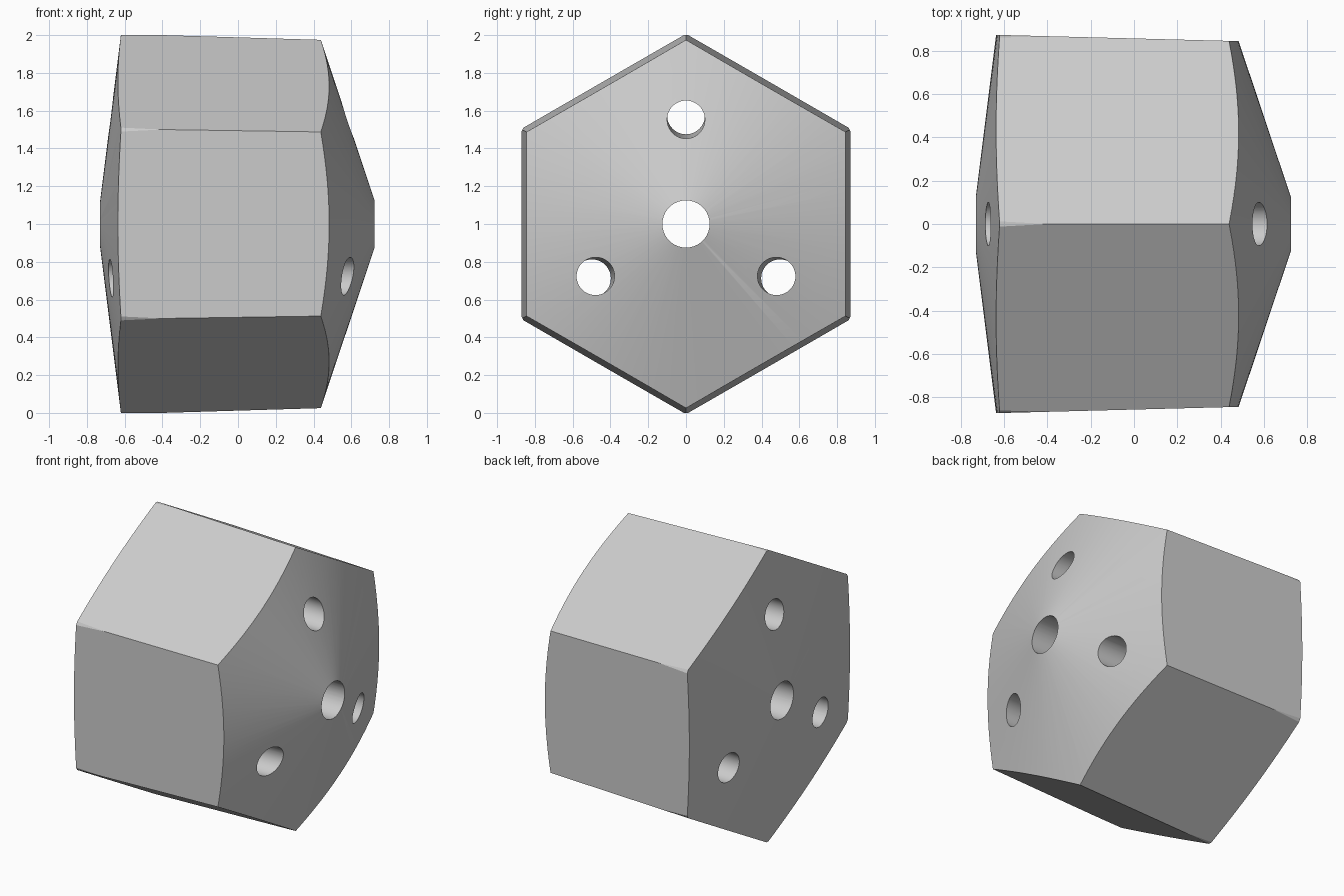
import bpy
import bmesh
from math import cos, sin, pi, radians

if "Cube" in bpy.data.objects:
    bpy.data.objects.remove(bpy.data.objects["Cube"], do_unlink=True)

SEGMENTS = 96
CENTRE_Z = 1.0


def material(name, colour):
    mat = bpy.data.materials.new(name)
    mat.use_nodes = True
    mat.diffuse_color = colour
    bsdf = next(n for n in mat.node_tree.nodes if n.type == "BSDF_PRINCIPLED")
    bsdf.inputs["Base Color"].default_value = colour
    return mat


def loft(name, sections, sides):
    """Closed solid along x; each section is (x, radius, centre y, centre z)."""
    bm = bmesh.new()
    rings = []
    for x, r, cy, cz in sections:
        angles = [2 * pi * i / sides for i in range(sides)]
        rings.append([bm.verts.new((x, cy + r * sin(a), CENTRE_Z + cz + r * cos(a)))
                      for a in angles])
    for a, b in zip(rings, rings[1:]):
        for i in range(sides):
            j = (i + 1) % sides
            bm.faces.new((a[i], a[j], b[j], b[i]))
    bm.faces.new(rings[0])
    bm.faces.new(rings[-1])
    bmesh.ops.recalc_face_normals(bm, faces=bm.faces)
    mesh = bpy.data.meshes.new(name)
    bm.to_mesh(mesh)
    bm.free()
    obj = bpy.data.objects.new(name, mesh)
    bpy.context.collection.objects.link(obj)
    return obj


def combine(target, tool, operation):
    tool.hide_render = True
    mod = target.modifiers.new(tool.name, "BOOLEAN")
    mod.operation = operation
    mod.solver = "EXACT"
    mod.object = tool
    bpy.ops.object.select_all(action="DESELECT")
    target.select_set(True)
    bpy.context.view_layer.objects.active = target
    bpy.ops.object.modifier_apply(modifier=mod.name)
    bpy.data.objects.remove(tool, do_unlink=True)


# Turned body: shallow cone on one end, steeper cone on the other
body = loft("hexagonal_body", [(-0.73, 0.12, 0, 0), (-0.62, 1.0, 0, 0),
                               (0.43, 1.0, 0, 0), (0.725, 0.12, 0, 0)], SEGMENTS)
body.data.materials.append(material("light grey", (0.6, 0.6, 0.6, 1)))

# Slightly tapered hexagonal sides
taper = 0.03
hexagon = loft("hexagon_cutter", [(x, 1 - taper * (x + 0.4), 0, 0) for x in (-1, 1)], 6)
combine(body, hexagon, "INTERSECT")

# Centre bore
combine(body, loft("bore_cutter", [(-1, 0.125, 0, 0), (1, 0.125, 0, 0)], 64), "DIFFERENCE")

# Three holes that splay outward towards one end
for k in range(3):
    a = 2 * pi * k / 3
    sections = []
    for x in (-1, 1):
        d = 0.563 - 0.0175 * x
        sections.append((x, 0.1, d * sin(a), d * cos(a)))
    combine(body, loft("hole_cutter", sections, 48), "DIFFERENCE")

bpy.ops.object.shade_smooth_by_angle(angle=radians(20))
